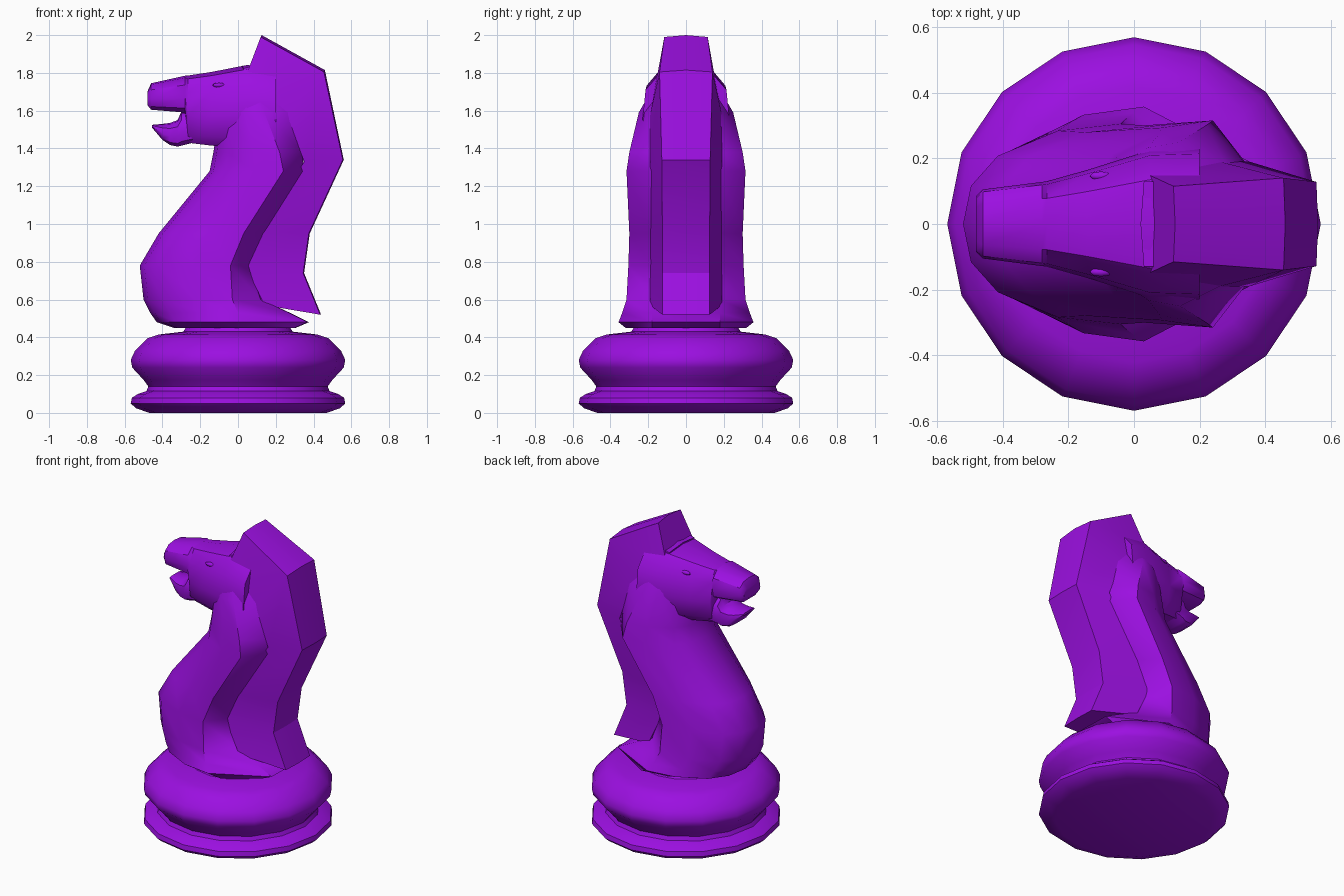
import bpy, bmesh, math

purple = bpy.data.materials.new("purple")
purple.diffuse_color = (0.33, 0.005, 0.75, 1)


def finish(bm, name, angle):
    bmesh.ops.remove_doubles(bm, verts=bm.verts, dist=1e-5)
    bmesh.ops.recalc_face_normals(bm, faces=bm.faces)
    mesh = bpy.data.meshes.new(name)
    bm.to_mesh(mesh)
    bm.free()
    obj = bpy.data.objects.new(name, mesh)
    bpy.context.collection.objects.link(obj)
    mesh.materials.append(purple)
    bpy.ops.object.select_all(action='DESELECT')
    obj.select_set(True)
    bpy.context.view_layer.objects.active = obj
    bpy.ops.object.shade_smooth_by_angle(angle=math.radians(angle))
    return obj


def mirrored(half):
    """Close a half outline (y >= 0) across the y = 0 plane."""
    return half + [(x, -y, z) for x, y, z in reversed(half) if y > 1e-6]


def loft(name, rings, angle=40):
    bm = bmesh.new()
    loops = [[bm.verts.new(p) for p in ring] for ring in rings]
    n = len(loops[0])
    for a, b in zip(loops, loops[1:]):
        for i in range(n):
            j = (i + 1) % n
            bm.faces.new((a[i], a[j], b[j], b[i]))
    bm.faces.new(loops[0])
    bm.faces.new(loops[-1])
    return finish(bm, name, angle)


# Turned base with 16 sides
profile = [(0.47, 0.0), (0.54, 0.025), (0.568, 0.05), (0.562, 0.08), (0.53, 0.1),
           (0.485, 0.115), (0.475, 0.14), (0.50, 0.175), (0.56, 0.24),
           (0.568, 0.28), (0.545, 0.33), (0.48, 0.395), (0.42, 0.415),
           (0.29, 0.43), (0.27, 0.46)]
loft("base", [[(r * math.cos(k * math.pi / 8), r * math.sin(k * math.pi / 8), z)
               for k in range(16)] for r, z in profile])

# Chest and neck: z, front x, half width, x of widest point, x of mane crease
levels = [(0.45, -0.34, 0.32, 0.10, 0.30), (0.48, -0.43, 0.357, 0.03, 0.37),
          (0.53, -0.465, 0.338, 0.0, 0.27), (0.60, -0.50, 0.315, -0.03, 0.12),
          (0.78, -0.52, 0.305, -0.04, 0.06), (0.95, -0.42, 0.30, 0.03, 0.14),
          (1.28, -0.15, 0.315, 0.24, 0.345), (1.38, -0.13, 0.30, 0.22, 0.34),
          (1.59, -0.10, 0.25, 0.14, 0.28), (1.73, -0.05, 0.17, 0.08, 0.18),
          (1.82, 0.0, 0.12, 0.06, 0.12)]
rings = []
for z, xf, w, xr, xc in levels:
    d = xr - xf
    rings.append(mirrored([(xf, 0, z), (xf + 0.05 * d, 0.38 * w, z),
                           (xf + 0.22 * d, 0.68 * w, z), (xf + 0.6 * d, 0.93 * w, z),
                           (xr, w, z), (xc, min(0.18, 0.8 * w), z), (xc + 0.005, 0, z)]))
loft("neck", rings)

# Mane and ear crest: inner x, z, half width, then outer x, z, half width
mane = [(0.04, 1.78, 0.152, 0.12, 1.99, 0.115), (0.26, 1.58, 0.19, 0.455, 1.805, 0.14),
        (0.35, 1.33, 0.19, 0.555, 1.34, 0.128), (0.13, 0.96, 0.19, 0.375, 0.95, 0.125),
        (0.04, 0.78, 0.19, 0.345, 0.74, 0.125), (0.14, 0.57, 0.19, 0.435, 0.52, 0.125)]
loft("mane", [mirrored([(xi, 0, zi), (xi, yi, zi), (xo, yo, zo),
                        (xo + 0.005, 0, zo + 0.01 * (zo > 1.5))])
              for xi, zi, yi, xo, zo, yo in mane], 28)

# Ear front fillet
loft("ear_front", [mirrored([(0.02, 0, z0), (0.03, 0.13, z0 - 0.02), (x1, y, z1), (x1, 0, z1)])
                   for z0, x1, y, z1 in [(1.80, 0.2, 0.14, 1.78), (1.845, 0.2, 0.13, 1.86)]])


def head_ring(x, top, bot, w):
    h = top - bot
    return mirrored([(x, 0, top), (x, 0.6 * w, top - 0.05 * h), (x, 0.93 * w, top - 0.25 * h),
                     (x, w, bot + 0.4 * h), (x, 0.9 * w, bot + 0.12 * h),
                     (x, 0.6 * w, bot), (x, 0, bot)])


# Head with muzzle: x, top z, bottom z, half width
loft("head", [head_ring(*s) for s in [
    (-0.48, 1.70, 1.63, 0.085), (-0.46, 1.745, 1.605, 0.105), (-0.28, 1.785, 1.59, 0.128),
    (-0.265, 1.786, 1.43, 0.13), (-0.14, 1.805, 1.415, 0.165), (0.05, 1.842, 1.40, 0.225),
    (0.2, 1.82, 1.38, 0.23)]])

# Lower jaw
loft("lower_jaw", [head_ring(*s) for s in [
    (-0.455, 1.525, 1.51, 0.06), (-0.40, 1.53, 1.445, 0.085), (-0.36, 1.535, 1.418, 0.095),
    (-0.32, 1.55, 1.41, 0.105), (-0.30, 1.595, 1.415, 0.11), (-0.24, 1.60, 1.43, 0.12)]])

# Eyes
for side, y in (("left", 0.146), ("right", -0.146)):
    bm = bmesh.new()
    bmesh.ops.create_uvsphere(bm, u_segments=8, v_segments=6, radius=1)
    bmesh.ops.scale(bm, verts=bm.verts, vec=(0.035, 0.014, 0.013))
    bmesh.ops.translate(bm, verts=bm.verts, vec=(-0.1, y, 1.735))
    finish(bm, "eye_" + side, 40)
